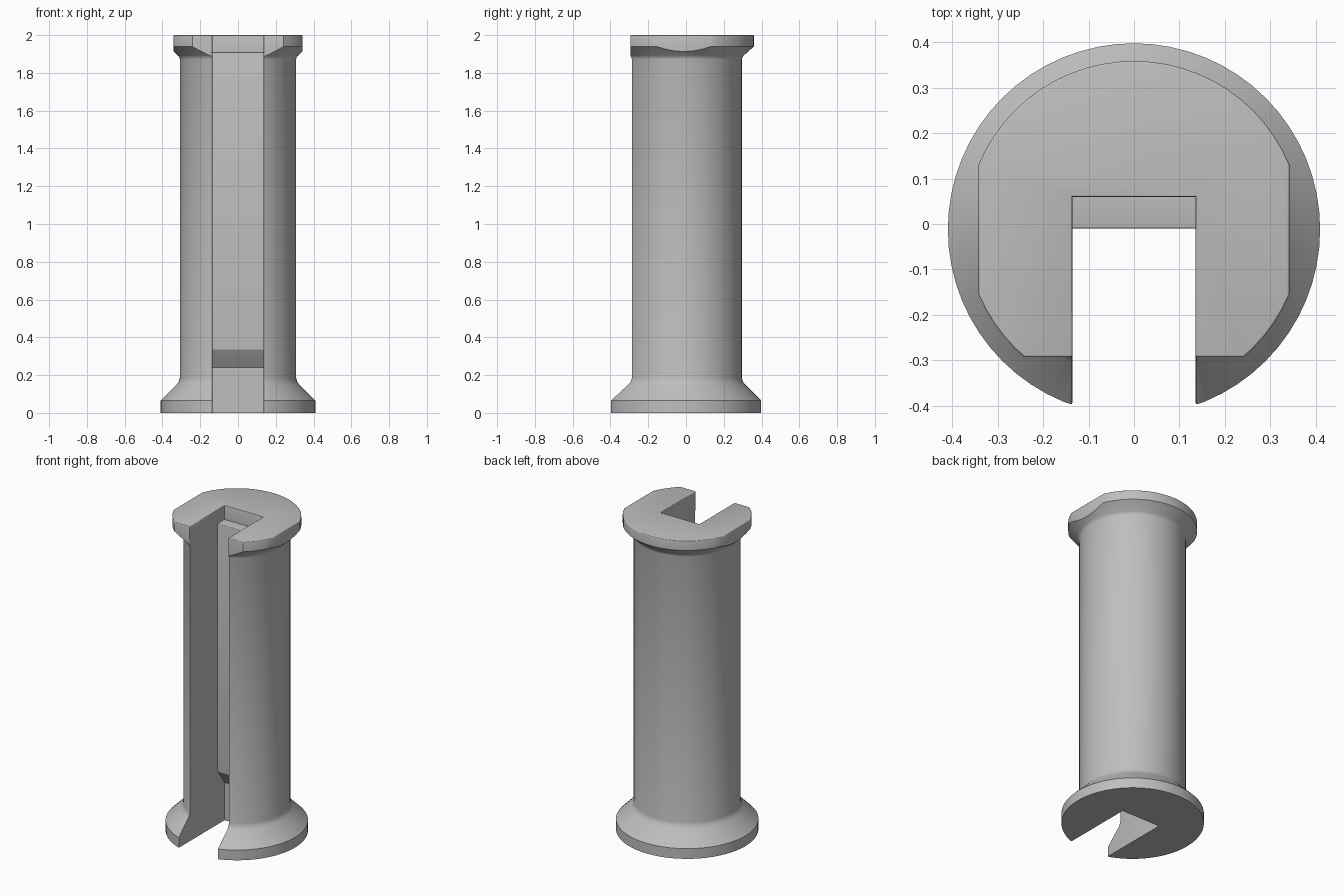
import bpy, bmesh, math
from mathutils import Matrix

if "Cube" in bpy.data.objects:
    bpy.data.objects.remove(bpy.data.objects["Cube"])

SLOT = 0.136        # half width of the slot
FLAT_X = 0.342      # side flats of the head
FLAT_Y = -0.293     # front flat of the head
CENTRE_Y = -0.012

grey = bpy.data.materials.new("plain_grey")
grey.use_nodes = True
colour = (0.52, 0.52, 0.52, 1)
grey.diffuse_color = colour
grey.node_tree.nodes["Principled BSDF"].inputs["Base Color"].default_value = colour


def make_object(name, bm):
    bmesh.ops.recalc_face_normals(bm, faces=bm.faces)
    mesh = bpy.data.meshes.new(name)
    bm.to_mesh(mesh)
    bm.free()
    mesh.materials.append(grey)
    obj = bpy.data.objects.new(name, mesh)
    bpy.context.collection.objects.link(obj)
    return obj


def lathe(name, profile, sides=64):
    bm = bmesh.new()
    rings = [[bm.verts.new((r * math.cos(math.tau * i / sides),
                            r * math.sin(math.tau * i / sides) + CENTRE_Y, z))
              for i in range(sides)] for r, z in profile]
    for low, high in zip(rings, rings[1:]):
        for i in range(sides):
            j = (i + 1) % sides
            bm.faces.new((low[i], low[j], high[j], high[i]))
    bm.faces.new(rings[0])
    bm.faces.new(rings[-1])
    return make_object(name, bm)


def extrude_x(name, outline, half):
    bm = bmesh.new()
    face = bm.faces.new([bm.verts.new((-half, y, z)) for y, z in outline])
    new = bmesh.ops.extrude_face_region(bm, geom=[face])["geom"]
    bmesh.ops.translate(bm, vec=(2 * half, 0, 0),
                        verts=[v for v in new if isinstance(v, bmesh.types.BMVert)])
    return make_object(name, bm)


def box(name, centre, size):
    bm = bmesh.new()
    bmesh.ops.create_cube(bm, size=1, matrix=Matrix.Translation(centre) @ Matrix.Diagonal((*size, 1)))
    return make_object(name, bm)


# Column with flared foot and flanged head
column = lathe("slotted_column", [
    (0.41, 0), (0.41, 0.065), (0.323, 0.152), (0.313, 0.166), (0.308, 0.185),
    (0.308, 1.872), (0.311, 1.883), (0.318, 1.892), (0.371, 1.94), (0.371, 2.0)])

# Slot cutter, stepped so a raised tongue stays on the back wall
cutters = [extrude_x("slot_cutter", [
    (-1, -0.1), (0.06, -0.1), (0.06, 0.24), (-0.01, 0.335),
    (-0.01, 1.91), (0.06, 1.91), (0.06, 2.1), (-1, 2.1)], SLOT)]

# Flats on the head
cutters.append(box("front_flat_cutter", (0, FLAT_Y - 0.5, 2), (2, 1, 0.3)))
for side in (-1, 1):
    cutters.append(box("side_flat_cutter", (side * (FLAT_X + 0.5), 0, 2), (1, 2, 0.3)))

for cutter in cutters:
    cutter.hide_render = True
    mod = column.modifiers.new(cutter.name, "BOOLEAN")
    mod.operation = "DIFFERENCE"
    mod.solver = "EXACT"
    mod.object = cutter

bpy.context.view_layer.objects.active = column
column.select_set(True)
for mod in list(column.modifiers):
    bpy.ops.object.modifier_apply(modifier=mod.name)
for cutter in cutters:
    bpy.data.objects.remove(cutter)

# Soften the top rim, the outer slot edges and the tongue lips
bm = bmesh.new()
bm.from_mesh(column.data)
bmesh.ops.remove_doubles(bm, verts=bm.verts, dist=0.0005)


def is_slot_wall(face):
    return abs(face.normal.x) > 0.99 and abs(abs(face.calc_center_median().x) - SLOT) < 0.002


def is_softened(edge):
    if len(edge.link_faces) != 2 or edge.calc_face_angle_signed(0) < 0.3:
        return False
    mid = (edge.verts[0].co + edge.verts[1].co) / 2
    on_top = all(v.co.z > 1.999 for v in edge.verts)
    front_slot = any(map(is_slot_wall, edge.link_faces)) and mid.y < -0.2 and mid.z > 0.01
    tongue_lip = abs(mid.y + 0.01) < 0.002 and abs(mid.x) < 0.01
    return on_top or front_slot or tongue_lip


bmesh.ops.bevel(bm, geom=[e for e in bm.edges if is_softened(e)], offset=0.011,
                offset_type="OFFSET", segments=3, profile=0.5, affect="EDGES", clamp_overlap=True)
bm.to_mesh(column.data)
bm.free()
bpy.ops.object.shade_smooth_by_angle(angle=math.radians(32))
